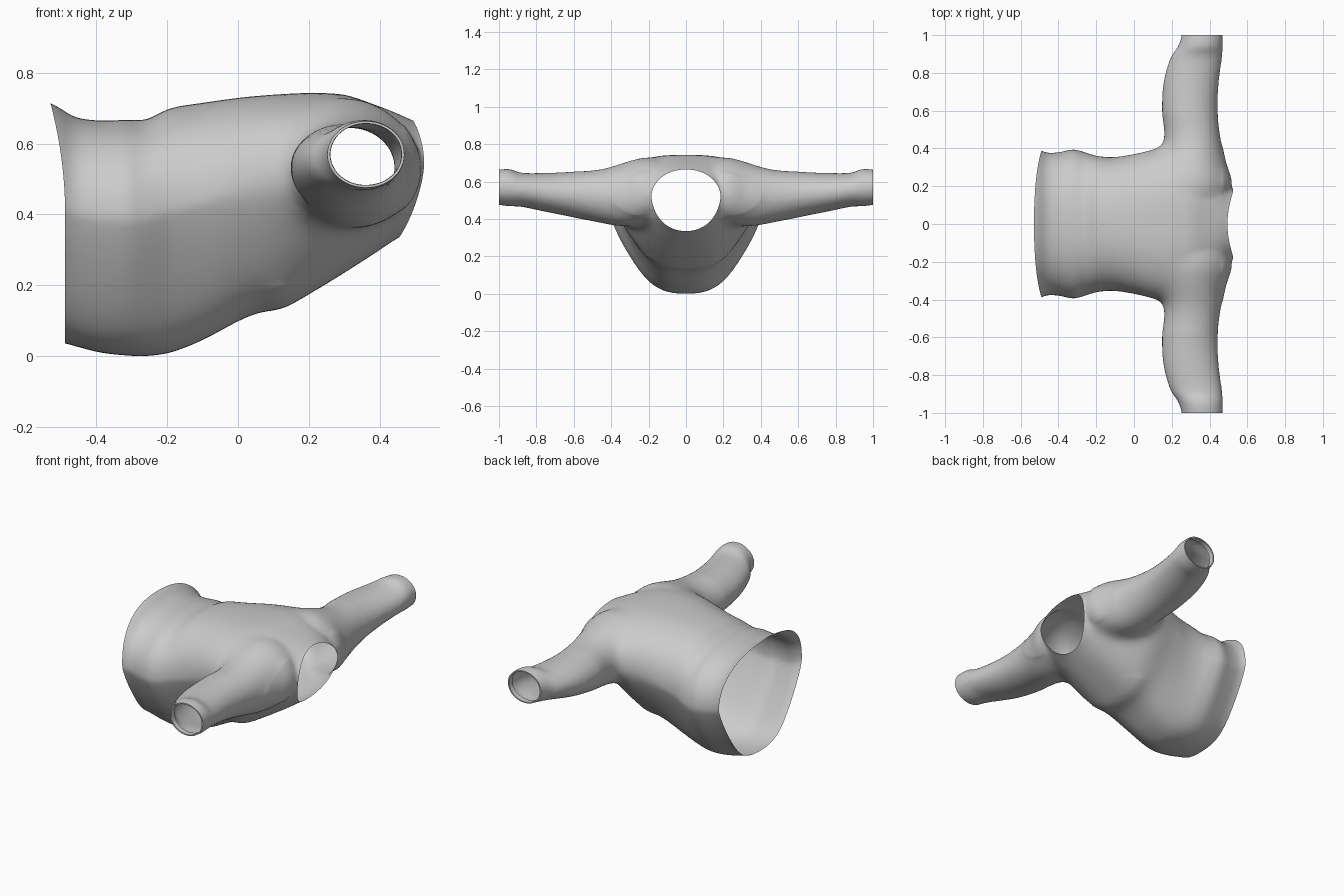
import bpy, bmesh, math
from mathutils import Vector

if "Cube" in bpy.data.objects:
    bpy.data.objects.remove(bpy.data.objects["Cube"])


def catmull(rows, steps):
    """Smoothly resample a list of station tuples."""
    out = []
    for i in range(len(rows) - 1):
        p0, p1 = rows[max(i - 1, 0)], rows[i]
        p2, p3 = rows[i + 1], rows[min(i + 2, len(rows) - 1)]
        for s in range(steps):
            t = s / steps
            out.append([0.5 * (2 * b + (c - a) * t + (2 * a - 5 * b + 4 * c - d) * t * t
                               + (3 * b - a - 3 * c + d) * t ** 3)
                        for a, b, c, d in zip(p0, p1, p2, p3)])
    return out + [list(rows[-1])]


def loft(bm, rings):
    """Closed tube through rings of points."""
    loops = [[bm.verts.new(p) for p in r] for r in rings]
    n = len(loops[0])
    for a, b in zip(loops, loops[1:]):
        for i in range(n):
            j = (i + 1) % n
            bm.faces.new((a[i], a[j], b[j], b[i]))
    bm.faces.new(loops[0])
    bm.faces.new(loops[-1])


N = 64
ANG = [2 * math.pi * i / N for i in range(N)]


def body_ring(x, w, z0, z1):
    # egg section: squarer shoulders above, tapered sides below
    zc = z0 + 0.58 * (z1 - z0)
    fade = min(1, max(0, (0.5 - x) / 0.15))
    e = 1 - fade * (0.13 + 0.09 * min(1, max(0, (x + 0.2) / 0.3)))
    ring = []
    for a in ANG:
        c, s = math.cos(a), math.sin(a)
        if s > 0:
            ring.append((x, w * math.copysign(abs(c) ** e, c), zc + (z1 - zc) * s ** e))
        else:
            y = w * math.copysign(abs(c) ** (1 - 0.12 * fade), c)
            ring.append((x, y * (1 - 0.17 * fade * abs(math.sin(2 * a))), zc + (zc - z0) * s))
    return ring


def sleeve_ring(y, x0, x1, z0, z1, slope):
    rx = (x1 - x0) / 2
    return [((x0 + x1) / 2 + rx * math.cos(a), y,
             (z0 + z1) / 2 + (z1 - z0) / 2 * math.sin(a) + slope * rx * math.cos(a)) for a in ANG]


# torso stations: x, half width, bottom z, top z
torso = [(-0.60, 0.43, 0.07, 0.74), (-0.52, 0.405, 0.045, 0.71), (-0.46, 0.378, 0.028, 0.675),
         (-0.39, 0.382, 0.010, 0.665), (-0.32, 0.396, 0.002, 0.667), (-0.26, 0.38, 0.0, 0.668),
         (-0.19, 0.36, 0.010, 0.70), (-0.10, 0.355, 0.045, 0.715), (0.0, 0.372, 0.098, 0.729),
         (0.06, 0.388, 0.122, 0.735), (0.13, 0.405, 0.136, 0.740), (0.21, 0.40, 0.180, 0.743),
         (0.30, 0.37, 0.235, 0.738), (0.38, 0.325, 0.286, 0.712), (0.45, 0.26, 0.332, 0.685),
         (0.52, 0.182, 0.365, 0.655), (0.62, 0.16, 0.39, 0.63)]

# sleeve stations: y, x range, z range, slope
sleeve = [(0.0, 0.16, 0.46, 0.44, 0.68, -0.15), (0.2, 0.14, 0.518, 0.385, 0.73, -0.15),
          (0.33, 0.145, 0.487, 0.355, 0.705, -0.1), (0.45, 0.159, 0.463, 0.373, 0.669, 0.0),
          (0.6, 0.148, 0.443, 0.408, 0.653, 0), (0.75, 0.156, 0.449, 0.438, 0.646, 0),
          (0.88, 0.193, 0.466, 0.465, 0.647, 0), (0.95, 0.238, 0.471, 0.468, 0.668, 0),
          (1.06, 0.264, 0.470, 0.484, 0.655, 0)]
both = [(-r[0],) + r[1:] for r in reversed(sleeve[1:])] + sleeve

bm = bmesh.new()
loft(bm, [body_ring(*r) for r in catmull(torso, 5)])
loft(bm, [sleeve_ring(*r) for r in catmull(both, 5)])
bmesh.ops.recalc_face_normals(bm, faces=bm.faces)
me = bpy.data.meshes.new("shirt")
bm.to_mesh(me)
bm.free()
shirt = bpy.data.objects.new("shirt", me)
bpy.context.collection.objects.link(shirt)
bpy.context.view_layer.objects.active = shirt
shirt.select_set(True)

# fuse torso and sleeves into one soft skin
rm = shirt.modifiers.new("fuse", 'REMESH')
rm.mode = 'VOXEL'
rm.voxel_size = 0.011
sm = shirt.modifiers.new("soften", 'SMOOTH')
sm.factor = 0.5
sm.iterations = 12
for name in ("fuse", "soften"):
    bpy.ops.object.modifier_apply(modifier=name)


def neck_edge(v):
    return 0.415 + 0.12 * v.z + 1.36 * v.y ** 2


def waist_edge(v):
    return -0.488 - 0.42 * max(0, v.z - 0.4) ** 2


bm = bmesh.new()
bm.from_mesh(shirt.data)

# blend the armholes, strongest at the seam
for i in range(70):
    r = 0.10 + 0.12 * i / 70
    verts = [v for v in bm.verts if abs(abs(v.co.y) - 0.36) < r and 0.25 - 1.5 * r < v.co.x < 0.47
             and v.co.z > 0.2]
    bmesh.ops.smooth_vert(bm, verts=verts, factor=0.5, use_axis_x=True, use_axis_y=True,
                          use_axis_z=True)


def cut(co, no):
    bmesh.ops.bisect_plane(bm, geom=bm.verts[:] + bm.edges[:] + bm.faces[:], dist=1e-5,
                           plane_co=co, plane_no=no, clear_outer=True)


# curved neck and waist openings: straighten, cut, restore
for edge, side in ((neck_edge, 1), (waist_edge, -1)):
    for v in bm.verts:
        v.co.x -= edge(v.co)
    cut((0, 0, 0), (side, 0, 0))
    for v in bm.verts:
        v.co.x += edge(v.co)

# cuff openings with a small turned-in hem
for side in (-1, 1):
    cut((0, side, 0), (0, side, 0))
    rim = [e for e in bm.edges if e.is_boundary and all(abs(v.co.y - side) < 1e-3 for v in e.verts)]
    for scale, dy in ((0.93, 0.0), (0.99, -0.03)):
        geo = bmesh.ops.extrude_edge_only(bm, edges=rim)["geom"]
        rim = [g for g in geo if isinstance(g, bmesh.types.BMEdge)]
        ring = [g for g in geo if isinstance(g, bmesh.types.BMVert)]
        mid = sum((v.co for v in ring), Vector()) / len(ring)
        for v in ring:
            v.co = mid + (v.co - mid) * scale
            v.co.y += side * dy

bmesh.ops.recalc_face_normals(bm, faces=bm.faces)
bm.to_mesh(shirt.data)
bm.free()
bpy.ops.object.shade_smooth_by_angle(angle=math.radians(45))
